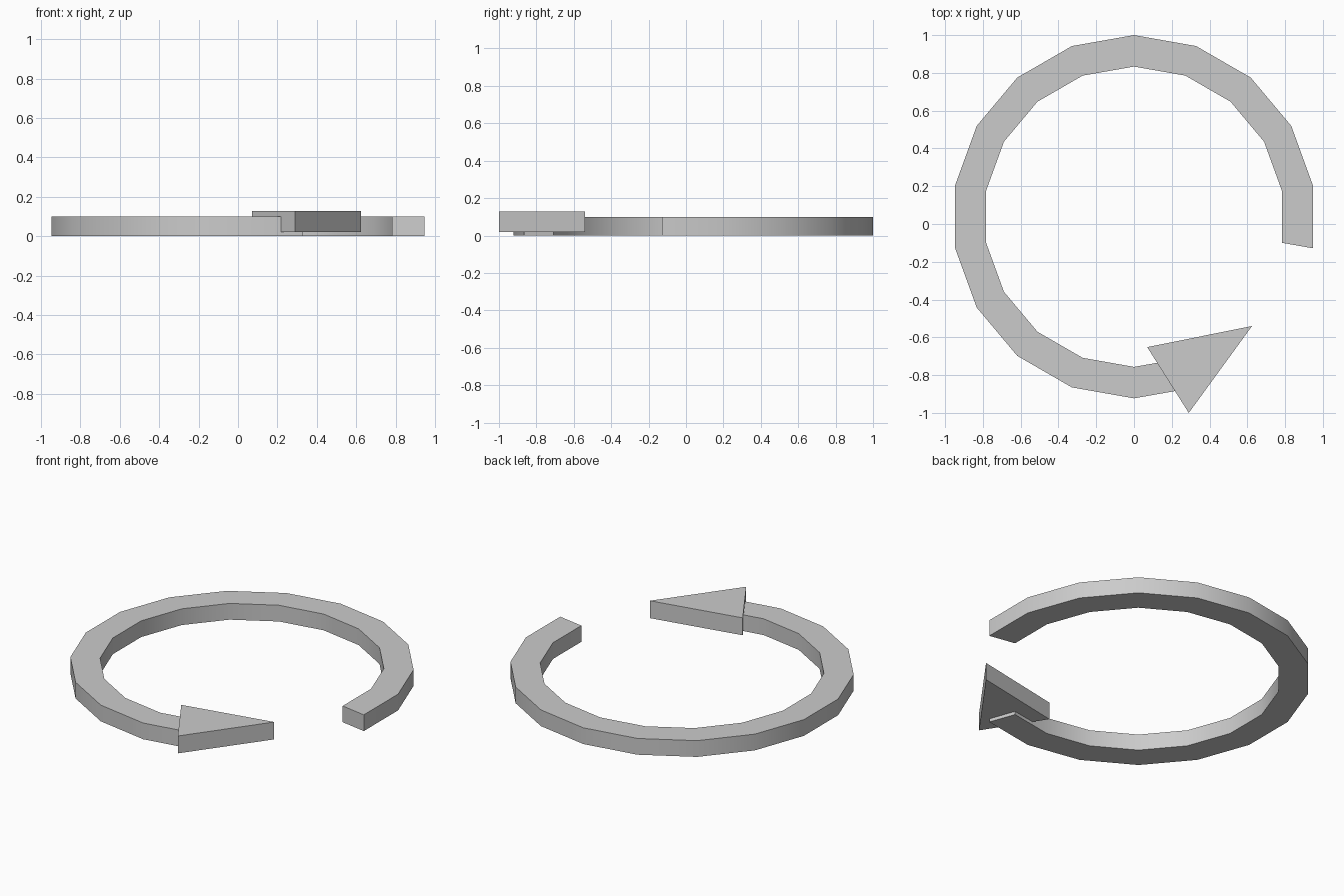
import bpy, bmesh
from math import sin, cos, radians

if "Cube" in bpy.data.objects:
    bpy.data.objects.remove(bpy.data.objects["Cube"])


def extrude_outline(name, outlines, z0, z1):
    """Extrude flat faces (lists of xy points) from z0 to z1 as one solid."""
    bm = bmesh.new()
    for pts in outlines:
        bm.faces.new([bm.verts.new((x, y, z0)) for x, y in pts])
    bmesh.ops.remove_doubles(bm, verts=bm.verts[:], dist=1e-5)
    res = bmesh.ops.extrude_face_region(bm, geom=bm.faces[:], use_keep_orig=True)
    top = [v for v in res["geom"] if isinstance(v, bmesh.types.BMVert)]
    bmesh.ops.translate(bm, verts=top, vec=(0, 0, z1 - z0))
    bmesh.ops.recalc_face_normals(bm, faces=bm.faces[:])
    mesh = bpy.data.meshes.new(name)
    bm.to_mesh(mesh)
    bm.free()
    obj = bpy.data.objects.new(name, mesh)
    bpy.context.collection.objects.link(obj)
    return obj


# Open ring: 15 of 18 segments
CENTRE_Y, R_OUT, R_IN = 0.0385, 0.9615, 0.795


def polar(r, i):
    a = radians(-10 + 20 * i)
    return r * cos(a), CENTRE_Y + r * sin(a)


segments = [[polar(R_IN, i), polar(R_OUT, i), polar(R_OUT, i + 1), polar(R_IN, i + 1)]
            for i in range(15)]
ring = extrude_outline("arrow_ring", segments, 0.0, 0.10)
bpy.context.view_layer.objects.active = ring
ring.select_set(True)
bpy.ops.object.shade_smooth_by_angle(angle=radians(30))

# Triangular arrow head, raised slightly above the ring
extrude_outline("arrow_head", [[(0.07, -0.652), (0.29, -1.0), (0.625, -0.54)]], 0.02, 0.127)
